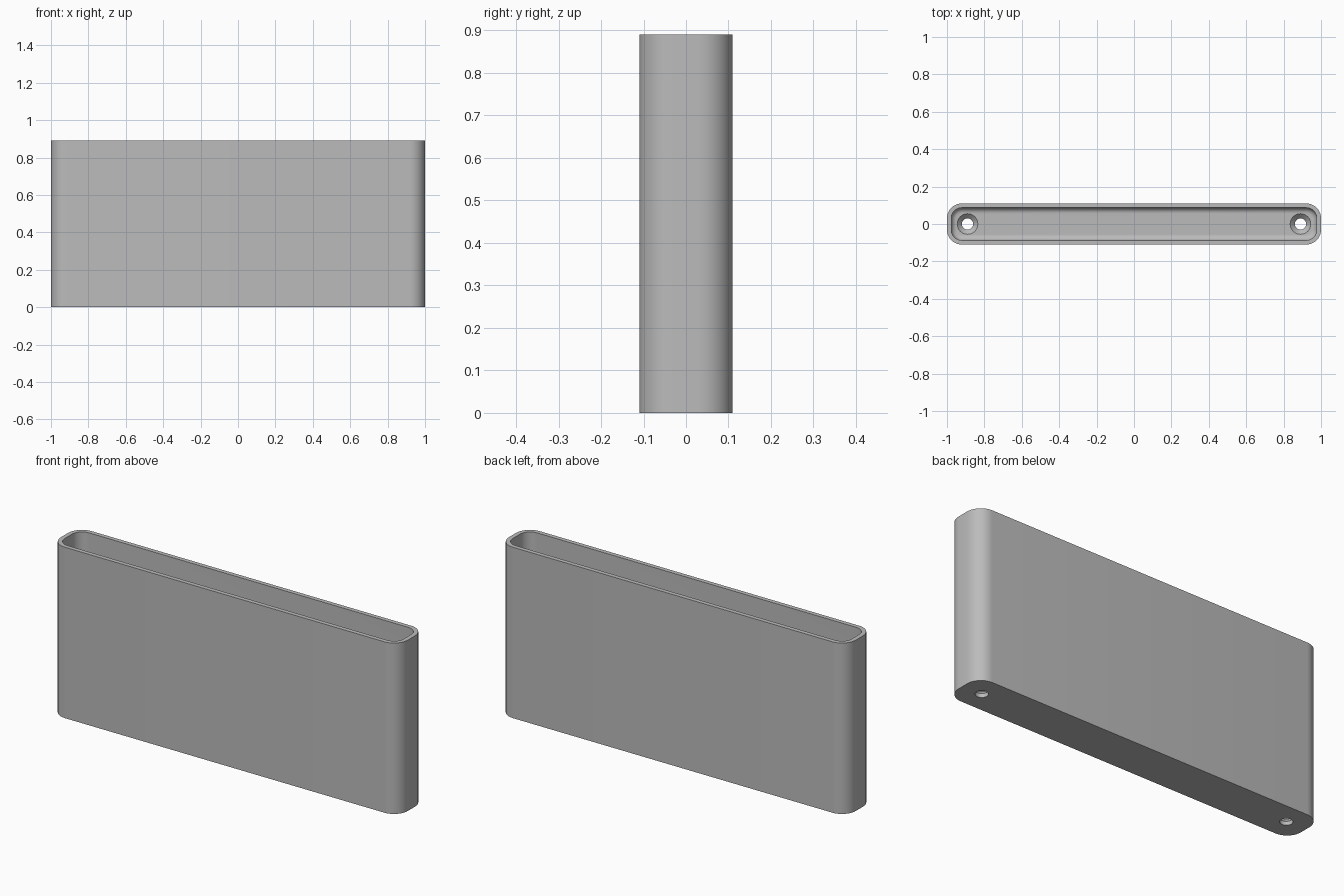
import bpy
import bmesh
from math import sin, cos, pi, radians

cube = bpy.data.objects.get("Cube")
if cube:
    bpy.data.objects.remove(cube)

HX, HY, HEIGHT, CORNER = 1.0, 0.11, 0.89, 0.08
WALL, FLOOR, FILLET = 0.023, 0.045, 0.03
HOLE_X, HOLE_R, SINK_R = 0.89, 0.03, 0.055

grey = bpy.data.materials.new("plain grey")
grey.use_nodes = True
colour = (0.5, 0.5, 0.5, 1)
grey.diffuse_color = colour
grey.node_tree.nodes["Principled BSDF"].inputs["Base Color"].default_value = colour


def rounded_ring(bm, inset, z, steps=10):
    """Rounded rectangle, inset from the outer wall, at height z."""
    radius = CORNER - inset
    verts = []
    for quarter, (sx, sy) in enumerate([(1, 1), (-1, 1), (-1, -1), (1, -1)]):
        for i in range(steps + 1):
            a = (quarter + i / steps) * pi / 2
            verts.append(bm.verts.new((sx * (HX - CORNER) + radius * cos(a),
                                       sy * (HY - CORNER) + radius * sin(a), z)))
    return verts


def round_ring(bm, x, radius, z, sides=40):
    return [bm.verts.new((x + radius * cos(2 * pi * i / sides),
                          radius * sin(2 * pi * i / sides), z)) for i in range(sides)]


def loft(name, make_rings):
    """Skin a list of matching rings and cap both ends."""
    bm = bmesh.new()
    rings = make_rings(bm)
    for a, b in zip(rings, rings[1:]):
        for i in range(len(a)):
            j = (i + 1) % len(a)
            bm.faces.new((a[i], a[j], b[j], b[i]))
    bm.faces.new(rings[0][::-1])
    bm.faces.new(rings[-1])
    bmesh.ops.recalc_face_normals(bm, faces=bm.faces)
    mesh = bpy.data.meshes.new(name)
    bm.to_mesh(mesh)
    bm.free()
    mesh.materials.append(grey)
    obj = bpy.data.objects.new(name, mesh)
    bpy.context.collection.objects.link(obj)
    return obj


# Open tray: outer wall, rim, inner wall, floor fillet
def tray_rings(bm):
    levels = [(0, 0), (0, HEIGHT), (WALL, HEIGHT)]
    for i in range(8):
        a = i / 7 * pi / 2
        levels.append((WALL + FILLET * (1 - cos(a)), FLOOR + FILLET * (1 - sin(a))))
    return [rounded_ring(bm, inset, z) for inset, z in levels]


tray = loft("tray", tray_rings)
bpy.context.view_layer.objects.active = tray

# Countersunk screw holes through the floor
for side in (-1, 1):
    def hole_rings(bm):
        sink = FLOOR - (SINK_R - HOLE_R)
        return [round_ring(bm, side * HOLE_X, r, z) for r, z in
                [(HOLE_R, -0.1), (HOLE_R, sink), (SINK_R, FLOOR), (SINK_R, FLOOR + 0.1)]]

    cutter = loft("hole_cutter", hole_rings)
    cutter.hide_render = True
    cut = tray.modifiers.new("screw_hole", "BOOLEAN")
    cut.operation = "DIFFERENCE"
    cut.solver = "EXACT"
    cut.object = cutter
    bpy.ops.object.modifier_apply(modifier=cut.name)
    bpy.data.objects.remove(cutter)

# Smooth the round corners, keep the rim and hole edges sharp
for obj in bpy.context.selected_objects:
    obj.select_set(False)
tray.select_set(True)
bpy.ops.object.shade_smooth_by_angle(angle=radians(30))
